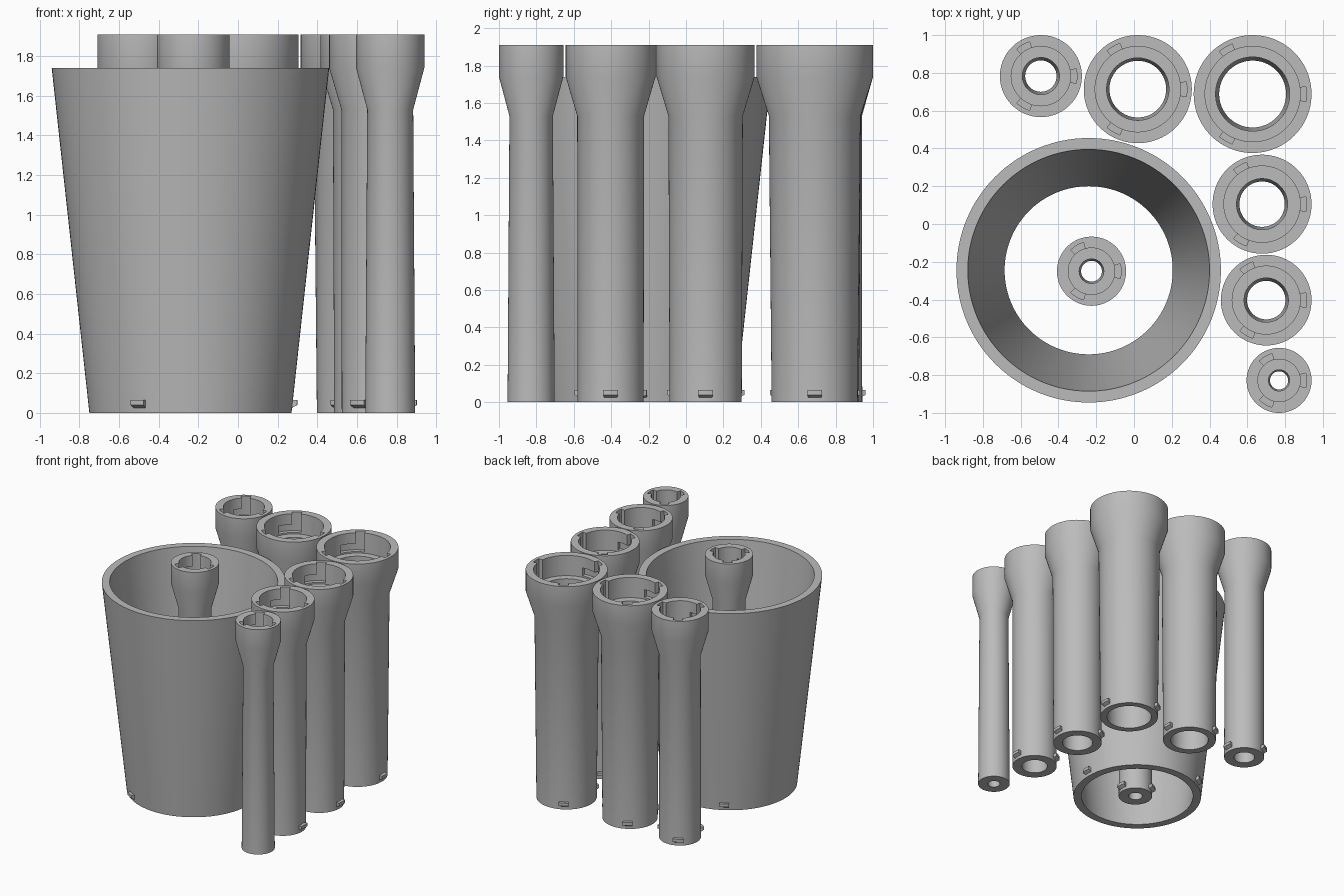
import bpy, bmesh
from math import cos, sin, radians

cube = bpy.data.objects.get("Cube")
if cube:
    bpy.data.objects.remove(cube)

grey = bpy.data.materials.new("plain grey")
grey.use_nodes = True
grey.diffuse_color = (0.5, 0.5, 0.5, 1)
grey.node_tree.nodes["Principled BSDF"].inputs["Base Color"].default_value = grey.diffuse_color

HEIGHT, SHELF, FLARE = 1.91, 1.74, 1.53
THIRDS = (0, 120, 240)


def sweep(bm, profile, start=0, end=360, steps=96):
    """Turn a closed (radius, z) profile about z, fully or through an arc."""
    full = end - start == 360
    rings = []
    for i in range(steps if full else steps + 1):
        a = radians(start + (end - start) * i / steps)
        rings.append([bm.verts.new((r * cos(a), r * sin(a), z)) for r, z in profile])
    pairs = list(zip(rings, rings[1:]))
    if full:
        pairs.append((rings[-1], rings[0]))
    else:
        bm.faces.new(rings[0])
        bm.faces.new(rings[-1])
    n = len(profile)
    for a, b in pairs:
        for j in range(n):
            k = (j + 1) % n
            bm.faces.new((a[j], b[j], b[k], a[k]))


def make(name, bm, at):
    bmesh.ops.recalc_face_normals(bm, faces=bm.faces)
    mesh = bpy.data.meshes.new(name)
    bm.to_mesh(mesh)
    bm.free()
    mesh.materials.append(grey)
    ob = bpy.data.objects.new(name, mesh)
    ob.location = (*at, 0)
    bpy.context.collection.objects.link(ob)
    return ob


def smooth(ob):
    bpy.ops.object.select_all(action="DESELECT")
    ob.select_set(True)
    bpy.context.view_layer.objects.active = ob
    bpy.ops.object.shade_smooth_by_angle(angle=radians(30))


def arcs(name, at, profile, before, after):
    """Three equal arc-shaped blocks, a third of a turn apart."""
    bm = bmesh.new()
    for a in THIRDS:
        sweep(bm, profile, a - before, a + after, 8)
    return make(name, bm, at)


def box(r0, r1, z0, z1):
    return [(r0, z0), (r1, z0), (r1, z1), (r0, z1)]


def add_lugs(name, at, r):
    half = 2.0 / r ** 1  # about 0.07 wide
    out = r + 0.027
    arcs(name, at, [(r - 0.01, 0.02), (out, 0.04), (out, 0.065), (r - 0.01, 0.065)], half, half)


def add_tube(name, at, R, hole, hole_top, lugs=True):
    foot = 0.126 + (R - 0.172) * 0.743
    neck = 0.116 + (R - 0.172) * 0.921
    socket = R - 0.06
    bm = bmesh.new()
    sweep(bm, [(hole, 0), (foot, 0), (neck, FLARE), (R, SHELF), (R, HEIGHT),
               (socket, HEIGHT), (socket, SHELF), (hole_top, SHELF)])
    tube = make(name, bm, at)

    # L-shaped locking slots: a drop from the rim, then a turn to the side
    half = 2.2 / (R - 0.03)
    drop = arcs("slot_drop", at, box(socket - 0.02, R - 0.026, SHELF + 0.012, HEIGHT + 0.02), half, half)
    turn = arcs("slot_turn", at, box(socket - 0.021, R - 0.027, SHELF + 0.013, SHELF + 0.08), half - 1, 36)
    for cutter in (drop, turn):
        cutter.hide_render = True
        mod = tube.modifiers.new("cut", "BOOLEAN")
        mod.operation, mod.solver, mod.object = "DIFFERENCE", "EXACT", cutter
    bpy.context.view_layer.update()
    graph = bpy.context.evaluated_depsgraph_get()
    cut = bpy.data.meshes.new_from_object(tube.evaluated_get(graph))
    tube.modifiers.clear()
    tube.data = cut
    for cutter in (drop, turn):
        bpy.data.objects.remove(cutter)
    smooth(tube)
    if lugs:
        add_lugs(name + "_lugs", at, foot)


# Large tapered sleeve, open at both ends
sleeve_at = (-0.24, -0.245)
bm = bmesh.new()
sweep(bm, [(0.445, 0), (0.51, 0), (0.70, SHELF), (0.64, SHELF)], steps=128)
smooth(make("tapered_sleeve", bm, sleeve_at))
add_lugs("tapered_sleeve_lugs", sleeve_at, 0.513)

# Socketed tubes, from widest to narrowest
add_tube("tube_widest", (0.628, 0.688), 0.312, 0.177, 0.196)
add_tube("tube_wide", (0.02, 0.714), 0.286, 0.15, 0.165)
add_tube("tube_medium_wide", (0.678, 0.105), 0.262, 0.12, 0.135)
add_tube("tube_medium", (0.70, -0.403), 0.24, 0.102, 0.117)
add_tube("tube_medium_narrow", (-0.493, 0.783), 0.217, 0.083, 0.098)
add_tube("tube_narrow", (-0.225, -0.25), 0.183, 0.055, 0.065)
add_tube("tube_narrowest", (0.768, -0.828), 0.172, 0.048, 0.056, lugs=False)
